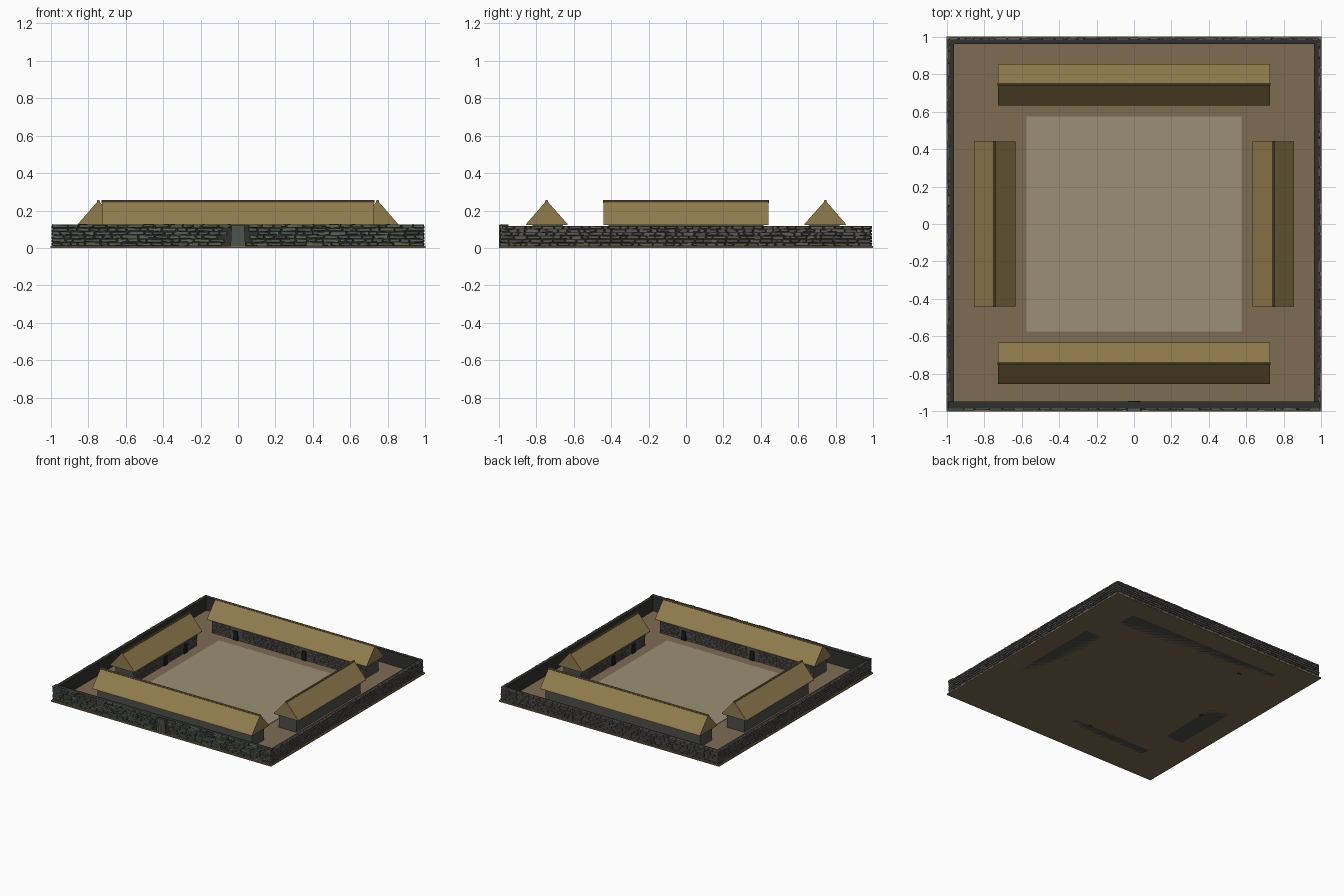
import bpy, bmesh, math, random
from mathutils import Matrix, Vector

if "Cube" in bpy.data.objects:
    bpy.data.objects.remove(bpy.data.objects["Cube"])

random.seed(7)


def mat(name, r, g, b):
    m = bpy.data.materials.new(name)
    m.diffuse_color = (r, g, b, 1)
    m.use_nodes = True
    m.node_tree.nodes["Principled BSDF"].inputs["Base Color"].default_value = m.diffuse_color
    return m


EARTH = mat("earth", .21, .15, .085)
YARD = mat("yard", .33, .28, .18)
THATCH = mat("thatch", .28, .20, .075)
RIDGE = mat("ridge", .20, .145, .055)
MORTAR = mat("mortar", .03, .03, .028)
PLASTER = mat("plain_stone", .075, .075, .07)
GREEN = [mat("green_stone_%d" % i, .075 + .02 * i, .09 + .022 * i, .07 + .016 * i) for i in range(3)]
GREY = [mat("grey_stone_%d" % i, .085 + .02 * i, .08 + .019 * i, .072 + .017 * i) for i in range(3)]
DARK = mat("doorway", .012, .010, .009)
WOOD = mat("door_wood", .05, .032, .022)


def finish(name, bm, mats, matrix=Matrix()):
    bmesh.ops.recalc_face_normals(bm, faces=bm.faces)
    me = bpy.data.meshes.new(name)
    bm.to_mesh(me)
    bm.free()
    for m in mats:
        me.materials.append(m)
    ob = bpy.data.objects.new(name, me)
    bpy.context.collection.objects.link(ob)
    ob.matrix_world = matrix
    return ob


def hexa(bm, pts, idx=0):
    # eight corners: back loop of four, then front loop of four
    v = [bm.verts.new(p) for p in pts]
    for f in ((0, 1, 2, 3), (4, 5, 6, 7), (0, 1, 5, 4), (1, 2, 6, 5), (2, 3, 7, 6), (3, 0, 4, 7)):
        bm.faces.new([v[i] for i in f]).material_index = idx


def box(name, x0, x1, y0, y1, z0, z1, m, matrix=Matrix()):
    bm = bmesh.new()
    hexa(bm, [(x, y, z) for y in (y1, y0) for x, z in ((x0, z0), (x1, z0), (x1, z1), (x0, z1))])
    return finish(name, bm, [m], matrix)


def trapezoid(name, cx, wb, wt, y0, y1, z0, z1, m, matrix=Matrix()):
    bm = bmesh.new()
    hexa(bm, [(cx + x, y, z) for y in (y1, y0)
              for x, z in ((-wb, z0), (wb, z0), (wt, z1), (-wt, z1))])
    return finish(name, bm, [m], matrix)


def masonry(name, half, z0, z1, rows, length, y, depth, mats, matrix, jitter=.004, gaps=()):
    # chamfered stones in courses, on a wall face at y looking to -y
    bm = bmesh.new()
    h = (z1 - z0) / rows
    for r in range(rows):
        x = -half
        while x < half - .004:
            w = length * random.uniform(.55, 1.5)
            e = half if x + w > half - length * .4 else x + w
            if not any(x < c + g and e > c - g for c, g in gaps):
                a = [(x + .002, z0 + r * h + .0015), (e - .002, z0 + r * h + .0015),
                     (e - .002, z0 + r * h + h - .0015), (x + .002, z0 + r * h + h - .0015)]
                a = [(px + random.uniform(-1, 1) * jitter * .5,
                      min(z1, max(z0, pz + random.uniform(-1, 1) * jitter * .5))) for px, pz in a]
                cx, cz = sum(p[0] for p in a) / 4, sum(p[1] for p in a) / 4
                d = depth * random.uniform(.6, 1)
                front = [(px + (.003 if px < cx else -.003), y - d,
                          pz + (.002 if pz < cz else -.002)) for px, pz in a]
                hexa(bm, [(px, y + .002, pz) for px, pz in a] + front, random.randrange(3))
            x = e
    return finish(name, bm, mats, matrix)


def turn(deg):
    return Matrix.Rotation(math.radians(deg), 4, 'Z')


# ground and courtyard
box("ground_slab", -1, 1, -1, 1, 0, .01, EARTH)
box("courtyard_floor", -.575, .575, -.575, .575, .008, .014, YARD)

# enclosure walls with stone facing on the outside
box("front_wall", -.99, .99, -.985, -.948, .005, .126, MORTAR)
masonry("front_stones", .994, .01, .127, 6, .062, -.985, .011, GREEN, Matrix(), .006, [(0, .036)])
for side, deg in (("right", 90), ("back", 180), ("left", 270)):
    box(side + "_wall", -.985, .985, -.987, -.962, .005, .117, MORTAR, turn(deg))
    masonry(side + "_stones", .988, .01, .119, 6, .052, -.987, .008, GREY, turn(deg), .002)

# gateway in the front wall
trapezoid("gate_frame", 0, .040, .034, -1, -.95, .01, .122, GREEN[0])
trapezoid("gate_door", 0, .031, .025, -1.0, -.945, .01, .104, WOOD)


def house(name, half, doors, deg):
    # local frame: the house stands at y = +0.74, its courtyard side looks to -y
    M = turn(deg)
    box(name + "_walls", -half, half, .662, .82, 0, .127, PLASTER, M)
    masonry(name + "_stones", half, .012, .122, 6, .04, .662, .006, GREY, M, .004,
            [(d, .02) for d in doors])
    for i, d in enumerate(doors):
        trapezoid("%s_door_%d" % (name, i + 1), d, .021, .017, .652, .67, 0, .085, DARK, M)
    # thatched gable roof
    e = half + .025
    prof = [(.633, .122), (.635, .130), (.738, .246), (.752, .246), (.853, .130), (.855, .122)]
    bm = bmesh.new()
    a = [bm.verts.new((-e, y, z)) for y, z in prof]
    b = [bm.verts.new((e, y, z)) for y, z in prof]
    bm.faces.new(a)
    bm.faces.new(b)
    for i in range(6):
        j = (i + 1) % 6
        bm.faces.new((a[i], a[j], b[j], b[i]))
    finish(name + "_roof", bm, [THATCH], M)
    # ridge roll
    bm = bmesh.new()
    bmesh.ops.create_cone(bm, cap_ends=True, segments=8, radius1=.008, radius2=.008, depth=2 * e + .006,
                          matrix=Matrix.Translation((0, .745, .249)) @ Matrix.Rotation(math.pi / 2, 4, 'Y'))
    finish(name + "_ridge", bm, [RIDGE], M)


# four houses around the courtyard
house("back_house", .70, (-.48, .14), 0)
house("left_house", .415, (0, .26), 90)
house("front_house", .70, (-.48, .14), 180)
house("right_house", .415, (0, .26), 270)
